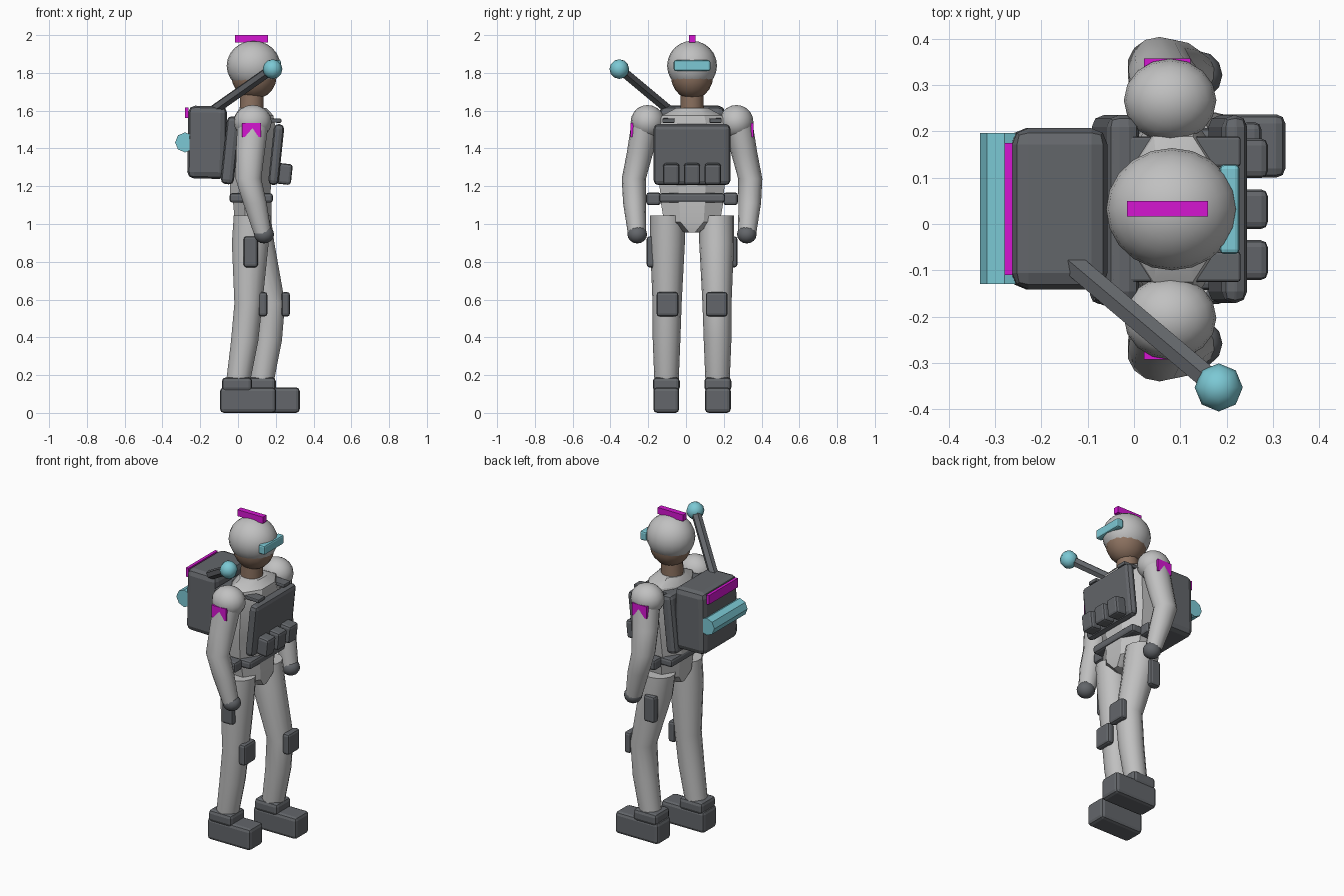
import bpy, bmesh, math
from mathutils import Vector

cube = bpy.data.objects.get("Cube")
if cube:
    bpy.data.objects.remove(cube)

MID = 0.032  # y of the body's plane of symmetry


def material(name, rgb):
    m = bpy.data.materials.new(name)
    m.use_nodes = True
    m.diffuse_color = (*rgb, 1)
    m.node_tree.nodes["Principled BSDF"].inputs["Base Color"].default_value = (*rgb, 1)
    return m


SUIT = material("light grey suit", (0.53, 0.53, 0.53))
GEAR = material("dark grey gear", (0.125, 0.133, 0.145))
SKIN = material("brown skin", (0.26, 0.165, 0.115))
CYAN = material("cyan", (0.2, 0.58, 0.66))
MARK = material("magenta", (0.66, 0.008, 0.64))


def finish(name, bm, mat, smooth=None):
    bmesh.ops.recalc_face_normals(bm, faces=bm.faces)
    mesh = bpy.data.meshes.new(name)
    bm.to_mesh(mesh)
    bm.free()
    mesh.materials.append(mat)
    ob = bpy.data.objects.new(name, mesh)
    bpy.context.collection.objects.link(ob)
    if smooth:
        bpy.ops.object.select_all(action='DESELECT')
        ob.select_set(True)
        bpy.context.view_layer.objects.active = ob
        bpy.ops.object.shade_smooth_by_angle(angle=math.radians(smooth))
    return ob


def box(name, xs, ys, zs, mat, bevel=0.0, lean=0):
    """Box from its ranges, with bevelled edges and a forward lean in degrees."""
    bm = bmesh.new()
    bmesh.ops.create_cube(bm, size=1)
    bmesh.ops.scale(bm, verts=bm.verts, vec=[b - a for a, b in (xs, ys, zs)])
    ob = finish(name, bm, mat)
    ob.location = [(a + b) / 2 for a, b in (xs, ys, zs)]
    ob.rotation_euler.y = math.radians(lean)
    if bevel:
        mod = ob.modifiers.new("soft edges", 'BEVEL')
        mod.width, mod.segments = bevel, 2
    return ob


def ball(name, center, radii, mat, u=16, v=10):
    bm = bmesh.new()
    bmesh.ops.create_uvsphere(bm, u_segments=u, v_segments=v, radius=1)
    bmesh.ops.scale(bm, verts=bm.verts, vec=radii)
    ob = finish(name, bm, mat, 50)
    ob.location = center
    return ob


def loft(name, rings, mat, sides=14, smooth=50):
    """Skin over horizontal elliptical rings (x, y, z, rx, ry)."""
    bm = bmesh.new()
    loops = []
    for x, y, z, rx, ry in rings:
        angles = [(i + 0.5) * math.tau / sides for i in range(sides)]
        loops.append([bm.verts.new((x + rx * math.cos(a), y + ry * math.sin(a), z)) for a in angles])
    for low, high in zip(loops, loops[1:]):
        for i in range(sides):
            j = (i + 1) % sides
            bm.faces.new((low[i], low[j], high[j], high[i]))
    bm.faces.new(loops[0])
    bm.faces.new(loops[-1])
    return finish(name, bm, mat, smooth)


def rod(name, start, end, radius, sides, mat):
    start, end = Vector(start), Vector(end)
    bm = bmesh.new()
    bmesh.ops.create_cone(bm, cap_ends=True, segments=sides, radius1=radius,
                          radius2=radius, depth=(end - start).length)
    ob = finish(name, bm, mat)
    ob.location = (start + end) / 2
    ob.rotation_euler = (end - start).to_track_quat('Z', 'Y').to_euler()
    return ob


# Head
loft("neck", [(0.07, MID, 1.56, 0.065, 0.063), (0.075, MID, 1.74, 0.062, 0.06)], SKIN)
ball("face", (0.085, MID, 1.785), (0.12, 0.112, 0.125), SKIN)
ball("helmet", (0.082, MID, 1.838), (0.142, 0.132, 0.132), SUIT, 20, 12)
box("helmet_crest", (-0.015, 0.16), (0.016, 0.05), (1.96, 2.0), MARK)
box("visor", (0.185, 0.228), (MID - 0.097, MID + 0.097), (1.81, 1.867), CYAN, 0.01)

# Torso and pelvis
loft("torso", [(0.065, MID, 1.15, 0.115, 0.18), (0.07, MID, 1.3, 0.12, 0.2),
               (0.085, MID, 1.5, 0.125, 0.21), (0.085, MID, 1.575, 0.11, 0.17),
               (0.08, MID, 1.615, 0.075, 0.09)], SUIT, 8, 30)
loft("pelvis", [(0.08, MID, 0.955, 0.09, 0.04), (0.08, MID, 1.01, 0.105, 0.16),
                (0.075, MID, 1.12, 0.11, 0.18)], SUIT, 8, 30)
box("belt", (-0.045, 0.185), (MID - 0.175, MID + 0.175), (1.113, 1.163), GEAR, 0.015)

# Vest
box("vest_front", (0.175, 0.23), (MID - 0.203, MID + 0.203), (1.205, 1.53), GEAR, 0.025, 6)
box("vest_back", (-0.075, -0.005), (MID - 0.203, MID + 0.203), (1.21, 1.57), GEAR, 0.025, 6)
for i in (-1, 0, 1):
    y = MID + i * 0.11
    box("chest_pouch", (0.205, 0.285), (y - 0.043, y + 0.043), (1.21, 1.32), GEAR, 0.015, 6)

# Backpack with bedroll, rear marker and aerial
box("backpack", (-0.266, -0.06), (MID - 0.173, MID + 0.175), (1.24, 1.625), GEAR, 0.035, 1)
box("rear_marker", (-0.28, -0.262), (-0.11, 0.175), (1.56, 1.617), MARK)
rod("bedroll", (-0.28, -0.13, 1.432), (-0.28, 0.197, 1.432), 0.053, 8, CYAN)
rod("aerial", (-0.14, -0.08, 1.595), (0.18, -0.35, 1.82), 0.028, 6, GEAR)
ball("aerial_tip", (0.183, -0.353, 1.82), (0.052, 0.052, 0.052), CYAN, 8, 6)

# Paired parts; the left leg stands forward
for side, s, ahead in (("left", 1, 1), ("right", -1, 0)):
    def span(a, b):
        return tuple(sorted((MID + s * a, MID + s * b)))

    def limb(name, rings):
        loft(f"{side}_{name}", [(x, MID + s * y, z, rx, ry) for x, y, z, rx, ry in rings], SUIT)

    # Arms
    ball(side + "_shoulder", (0.078, MID + s * 0.235, 1.54), (0.1, 0.09, 0.09), SUIT)
    limb("arm", [(0.08, 0.245, 1.54, 0.085, 0.075), (0.065, 0.275, 1.38, 0.078, 0.07),
                 (0.055, 0.308, 1.24, 0.07, 0.064), (0.09, 0.305, 1.11, 0.064, 0.06),
                 (0.13, 0.292, 0.95, 0.048, 0.048)])
    ball(side + "_hand", (0.138, MID + s * 0.29, 0.945), (0.053, 0.052, 0.048), GEAR, 12, 8)
    box(side + "_arm_marker", (0.022, 0.122), span(0.3, 0.325), (1.46, 1.535), MARK)
    box(side + "_vest_strap", (-0.05, 0.23), span(0.092, 0.157), (1.54, 1.562), GEAR, 0.006, 2)

    # Legs
    knee, ankle = 0.055 + 0.12 * ahead, 0.0 + 0.125 * ahead
    limb("leg", [(0.075, 0.13, 1.045, 0.1, 0.092), (0.065 + 0.03 * ahead, 0.13, 0.9, 0.1, 0.092),
                 (knee, 0.132, 0.58, 0.076, 0.077),
                 (ankle + 0.035, 0.135, 0.38, 0.074, 0.073), (ankle, 0.135, 0.16, 0.065, 0.064)])
    box(side + "_knee_pad", (knee + 0.055, knee + 0.1), span(0.073, 0.188),
        (0.51, 0.64), GEAR, 0.015)
    box(side + "_ankle_cuff", (ankle - 0.085, ankle + 0.075), span(0.065, 0.208),
        (0.115, 0.188), GEAR, 0.02)
    box(side + "_boot", (ankle - 0.095, ankle + 0.202), span(0.068, 0.205), (0, 0.135), GEAR, 0.02)
    box(side + "_thigh_holster", (0.03, 0.105), span(0.19, 0.24), (0.77, 0.935), GEAR, 0.015)
    box(side + "_hip_pouch", (0.025, 0.125), span(0.165, 0.243), (1.1, 1.167), GEAR, 0.015)
